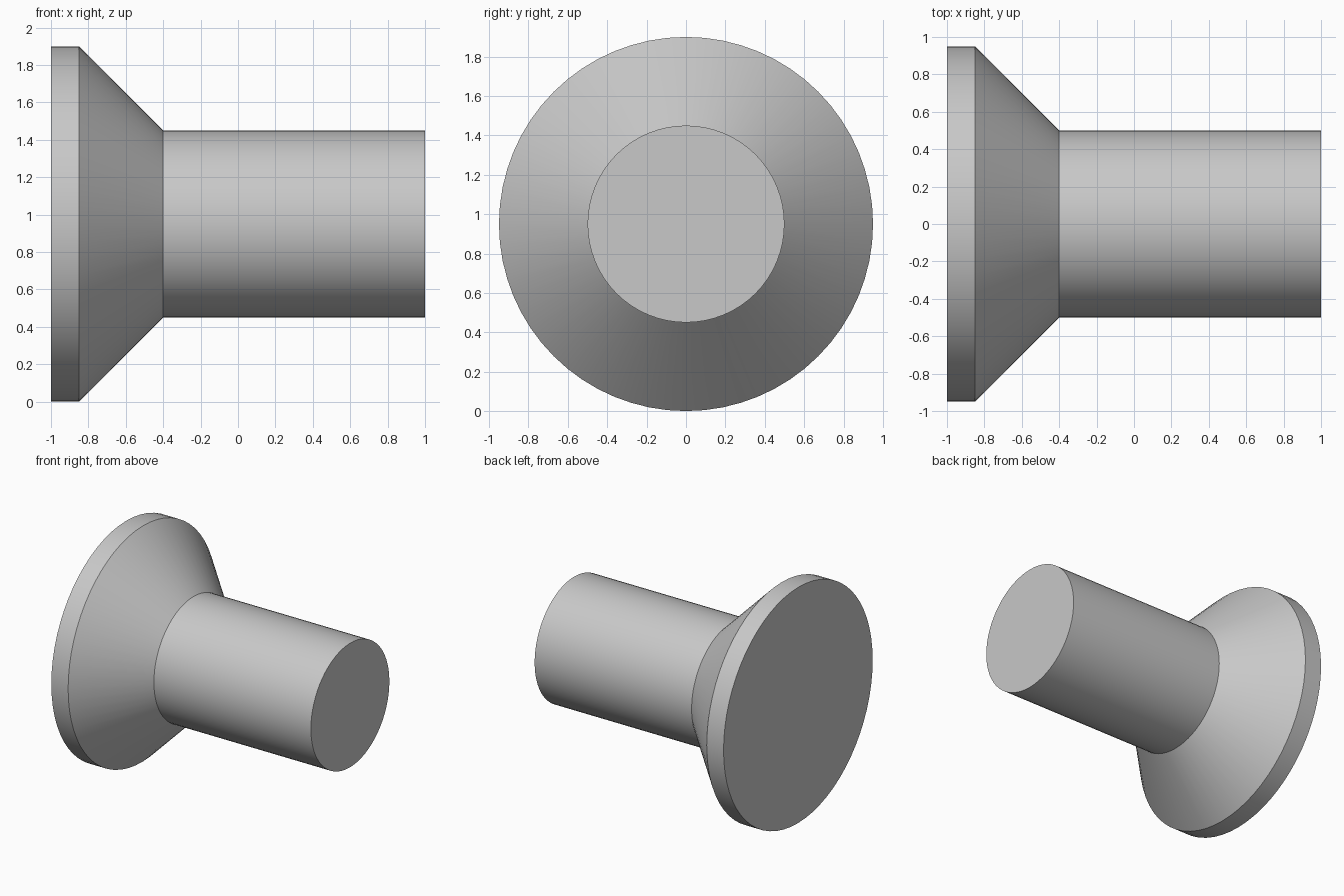
import bpy
import bmesh
from math import radians
from mathutils import Matrix, Vector

cube = bpy.data.objects.get("Cube")
if cube:
    bpy.data.objects.remove(cube, do_unlink=True)

HEAD_RADIUS = 0.95
SHAFT_RADIUS = 0.5
SEGMENTS = 64

# Plain grey metal
grey = bpy.data.materials.new("grey metal")
grey.use_nodes = True
colour = (0.58, 0.58, 0.58, 1)
grey.diffuse_color = colour
grey.node_tree.nodes["Principled BSDF"].inputs["Base Color"].default_value = colour


def lathe_along_x(name, profile):
    """Turn (x, radius) points around the x axis and cap both ends."""
    bm = bmesh.new()
    rings = []
    for x, radius in profile:
        ring = bmesh.ops.create_circle(bm, segments=SEGMENTS, radius=radius)["verts"]
        turn = Matrix.Translation((x, 0, 0)) @ Matrix.Rotation(radians(90), 4, "Y")
        bmesh.ops.transform(bm, matrix=turn, verts=ring)
        rings.append(ring)
    for a, b in zip(rings, rings[1:]):
        for i in range(SEGMENTS):
            j = (i + 1) % SEGMENTS
            bm.faces.new((a[i], a[j], b[j], b[i]))
    bm.faces.new(rings[0])
    bm.faces.new(rings[-1])
    bmesh.ops.recalc_face_normals(bm, faces=bm.faces)
    mesh = bpy.data.meshes.new(name)
    bm.to_mesh(mesh)
    bm.free()
    mesh.materials.append(grey)
    obj = bpy.data.objects.new(name, mesh)
    obj.location = Vector((0, 0, HEAD_RADIUS))
    bpy.context.collection.objects.link(obj)
    bpy.ops.object.select_all(action="DESELECT")
    obj.select_set(True)
    bpy.context.view_layer.objects.active = obj
    bpy.ops.object.shade_smooth_by_angle(angle=radians(30))
    return obj


# Rim disc, countersunk cone and straight shank as one solid
lathe_along_x("countersunk_rivet", [
    (-1, HEAD_RADIUS),
    (-0.85, HEAD_RADIUS),
    (-0.4, SHAFT_RADIUS),
    (1, SHAFT_RADIUS),
])
